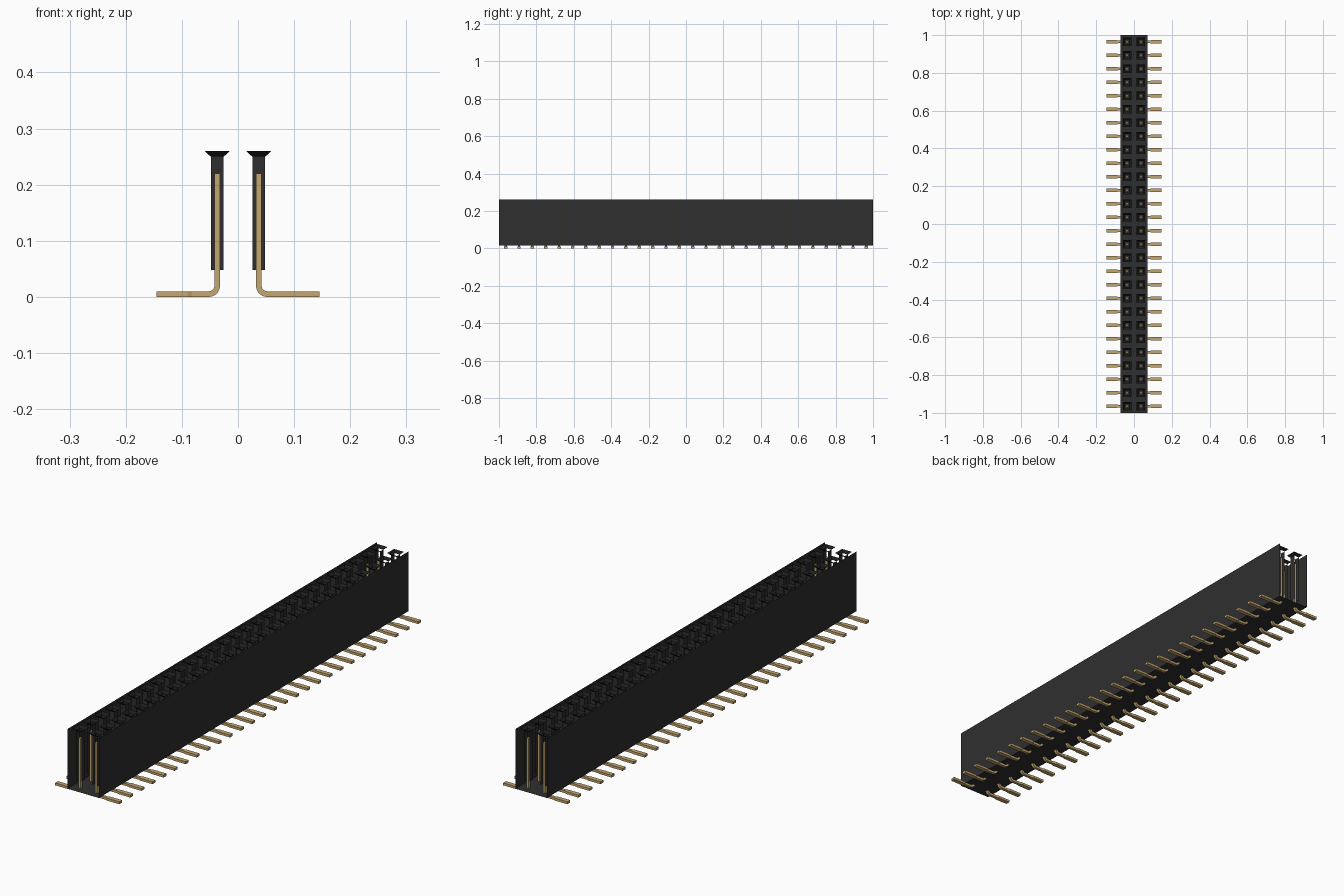
import bpy, bmesh, math
from mathutils import Vector

cube = bpy.data.objects.get("Cube")
if cube:
    bpy.data.objects.remove(cube, do_unlink=True)

ROWS = 28
PITCH = 2 / ROWS
COL = 0.037                       # column offset from the middle
HALF_W, FLOOR, TOP = 0.071, 0.016, 0.26


def material(name, color, rough):
    m = bpy.data.materials.new(name)
    m.use_nodes = True
    m.diffuse_color = (*color, 1)
    bsdf = m.node_tree.nodes["Principled BSDF"]
    bsdf.inputs["Base Color"].default_value = (*color, 1)
    bsdf.inputs["Roughness"].default_value = rough
    return m


black = material("black plastic", (0.028, 0.028, 0.028), 0.6)
dark = material("dark socket", (0.012, 0.012, 0.012), 0.6)
gold = material("gold contact", (0.56, 0.39, 0.17), 0.5)


def finish(name, bm, mat):
    mesh = bpy.data.meshes.new(name)
    bm.to_mesh(mesh)
    bm.free()
    mesh.materials.append(mat)
    obj = bpy.data.objects.new(name, mesh)
    bpy.context.collection.objects.link(obj)
    return obj


def quad(bm, pts):
    return bm.faces.new([bm.verts.new(p) for p in pts])


def square(x, y, z, r):
    return [Vector((x + sx * r, y + sy * r, z))
            for sx, sy in ((-1, -1), (1, -1), (1, 1), (-1, 1))]


def cells():
    for row in range(ROWS):
        for side in (-1, 1):
            yield row, side, -1 + PITCH * (row + 0.5)


# Housing: open channel of two long walls and a floor
bm = bmesh.new()
section = [(-HALF_W, TOP), (-HALF_W, FLOOR), (HALF_W, FLOOR), (HALF_W, TOP)]
for (x0, z0), (x1, z1) in zip(section, section[1:]):
    quad(bm, [(x0, -1, z0), (x1, -1, z1), (x1, 1, z1), (x0, 1, z0)])
bmesh.ops.remove_doubles(bm, verts=bm.verts, dist=1e-5)
bmesh.ops.recalc_face_normals(bm, faces=bm.faces)
bmesh.ops.reverse_faces(bm, faces=[f for f in bm.faces
                        if abs(f.normal.z) > 0.5 and f.normal.z > 0])
for f in bm.faces:
    if f.normal.dot(f.calc_center_median() - Vector((0, 0, 0.14))) < 0:
        f.normal_flip()
finish("housing", bm, black)

# Socket tubes, open in the end rows, and flared socket mouths
tubes, mouths = bmesh.new(), bmesh.new()
for row, side, y in cells():
    x = side * COL
    low, neck, rim = (square(x, y, z, r) for z, r in
                      ((0.048, 0.0115), (0.25, 0.0115), (TOP, 0.0225)))
    for i in range(4):
        j = (i + 1) % 4
        quad(mouths, [neck[i], neck[j], rim[j], rim[i]])
        faces_end = i in (0, 2)
        if not (faces_end and (row < 2 or row >= ROWS - 2)):
            quad(tubes, [low[i], low[j], neck[j], neck[i]])
finish("socket_tubes", tubes, black)
finish("socket_mouths", mouths, dark)

# Contact path: x, z, tangent angle, half width
path = [(COL, 0.22, 0, 0.006)]
BEND = 0.015
for k in range(6):
    a = math.pi / 2 * k / 5
    path.append((COL + BEND * (1 - math.cos(a)),
                 0.005 + BEND * (1 - math.sin(a)), a, 0.006))
path += [(0.082, 0.005, math.pi / 2, 0.006),
         (0.09, 0.005, math.pi / 2, 0.009),
         (0.145, 0.005, math.pi / 2, 0.009)]

# Contacts: rectangular section swept along the bent path
bm = bmesh.new()
T = 0.005
for row, side, y in cells():
    rings = []
    for px, pz, a, w in path:
        nx, nz = math.cos(a) * T, math.sin(a) * T
        rings.append([bm.verts.new((side * (px + s * nx), y + v * w, pz + s * nz))
                      for s, v in ((-1, -1), (1, -1), (1, 1), (-1, 1))])
    for r0, r1 in zip(rings, rings[1:]):
        for i in range(4):
            j = (i + 1) % 4
            bm.faces.new((r0[i], r0[j], r1[j], r1[i]))
    bm.faces.new(rings[0])
    bm.faces.new(rings[-1])
bmesh.ops.recalc_face_normals(bm, faces=bm.faces)
finish("contact_pins", bm, gold)
